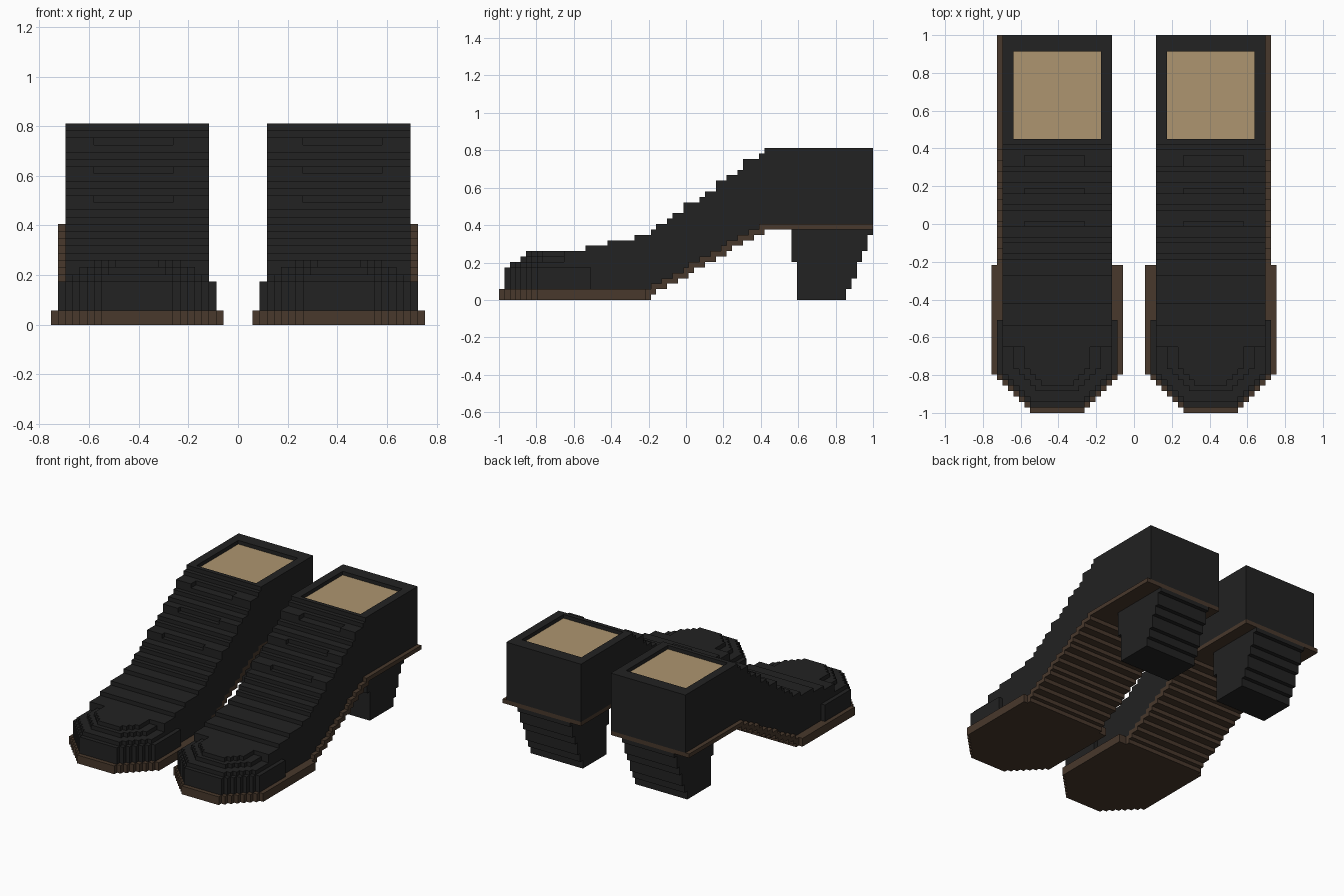
import bpy, bmesh

if "Cube" in bpy.data.objects:
    bpy.data.objects.remove(bpy.data.objects["Cube"])

V = 2 / 69          # one block
MID = 14            # centre line of a boot, in blocks from x = 0
LENGTH = 69


def material(name, color):
    m = bpy.data.materials.new(name)
    m.use_nodes = True
    m.diffuse_color = (*color, 1)
    bsdf = m.node_tree.nodes["Principled BSDF"]
    bsdf.inputs["Base Color"].default_value = (*color, 1)
    bsdf.inputs["Roughness"].default_value = 0.9
    return m


black = material("black leather", (0.016, 0.016, 0.016))
brown = material("brown sole", (0.065, 0.04, 0.025))
tan = material("tan lining", (0.42, 0.3, 0.16))


def side_prism(profile, x0, x1):
    """Side profile (y, z) swept across x."""
    return [(x0, y, z) for y, z in profile], (x1 - x0, 0, 0)


def plan_prism(outline, z0, z1):
    """Plan outline (x, y) raised in z."""
    return [(x, y, z0) for x, y in outline], (0, 0, z1 - z0)


def box(x0, x1, y0, y1, z0, z1):
    return plan_prism([(x0, y0), (x1, y0), (x1, y1), (x0, y1)], z0, z1)


def toe(half, start, end, corner):
    """Plan outline with stepped front corners."""
    side = []
    for k in range(corner + 1):
        w = half - corner + k
        side += [(w, start + k), (w, end if k == corner else start + k + 1)]
    return ([(MID + w, y) for w, y in side]
            + [(MID - w, y) for w, y in reversed(side)])


def stairs(level, first, last):
    """Stepped line following a height rule, one point pair per step."""
    pts = [(first, level(first))]
    for j in range(first + 1, last):
        if level(j) != pts[-1][1]:
            pts += [(j, pts[-1][1]), (j, level(j))]
    return pts + [(last, pts[-1][1])]


def build(name, prisms, mat):
    """Make the part for both boots, mirrored in x."""
    for side, s in (("left", 1), ("right", -1)):
        bm = bmesh.new()
        for pts, sweep in prisms:
            face = bm.faces.new([bm.verts.new(p) for p in pts])
            geo = bmesh.ops.extrude_face_region(bm, geom=[face], use_keep_orig=True)
            moved = [g for g in geo["geom"] if isinstance(g, bmesh.types.BMVert)]
            bmesh.ops.translate(bm, verts=moved, vec=sweep)
        for v in bm.verts:
            v.co = (s * v.co.x * V, (v.co.y - LENGTH / 2) * V, v.co.z * V)
        bmesh.ops.recalc_face_normals(bm, faces=bm.faces)
        mesh = bpy.data.meshes.new(side + "_" + name)
        bm.to_mesh(mesh)
        bm.free()
        mesh.materials.append(mat)
        ob = bpy.data.objects.new(side + "_" + name, mesh)
        bpy.context.collection.objects.link(ob)


# Height rules along the boot
RISES = [16, 20, 25, 28, 29, 31, 32, 34, 35, 37, 38, 40, 41, 42, 44, 45, 47, 48]


def top(j):
    return 9 + sum(j >= r for r in RISES)


def arch(j):
    return 0 if j < 28 else min(13, round(1 + (j - 28) * 12 / 21))


def sole_top(j):
    return arch(j + 1) + 1


# Sole: flat toe plate and rising arch that becomes the heel seat
build("toe_sole", [plan_prism(toe(12, 0, 27, 7), 0, 2)], brown)
arch_profile = stairs(arch, 27, LENGTH) + stairs(sole_top, 27, LENGTH)[::-1]
build("arch_sole", [side_prism(arch_profile, 4, 25)], brown)

# Upper body with stepped instep
under = [(12, 2)] + stairs(sole_top, 27, LENGTH)
build("upper", [side_prism(under + stairs(top, 12, LENGTH)[::-1], 4, 24)], black)

# Toe cap in stacked layers
build("toe_cap", [
    plan_prism(toe(11, 1, 17, 6), 2, 6),
    plan_prism(toe(10, 2, 12, 5), 6, 7),
    plan_prism(toe(8, 4, 12, 4), 7, 8),
    plan_prism(toe(6, 5, 12, 3), 8, 9),
], black)

# Raised tabs on the instep
tabs = []
for y0, y1 in ((34, 35), (40, 41), (45, 47)):
    for x0, x1 in ((4, 9), (20, 24)):
        tabs.append(box(x0, x1, y0, y1, top(y0), top(y0) + 1))
build("instep_tabs", tabs, black)

# Collar rim around the opening, with the lining sunk inside
build("collar", [
    box(4, 24, 49, 50, 27, 28),
    box(4, 24, 66, 69, 27, 28),
    box(4, 6, 50, 66, 27, 28),
    box(22, 24, 50, 66, 27, 28),
], black)
build("lining", [box(6, 22, 50, 66, 27, 27.1)], tan)

# Heel block, stepping inward toward the ground at the back
heel = [(54, 13), (54, 7), (55, 7), (55, 0)]
levels = [0, 2, 4, 7, 9, 12, 13]
for k in range(6):
    heel += [(64 + k, levels[k]), (64 + k, levels[k + 1])]
build("heel", [side_prism(heel, 7, 21)], black)
